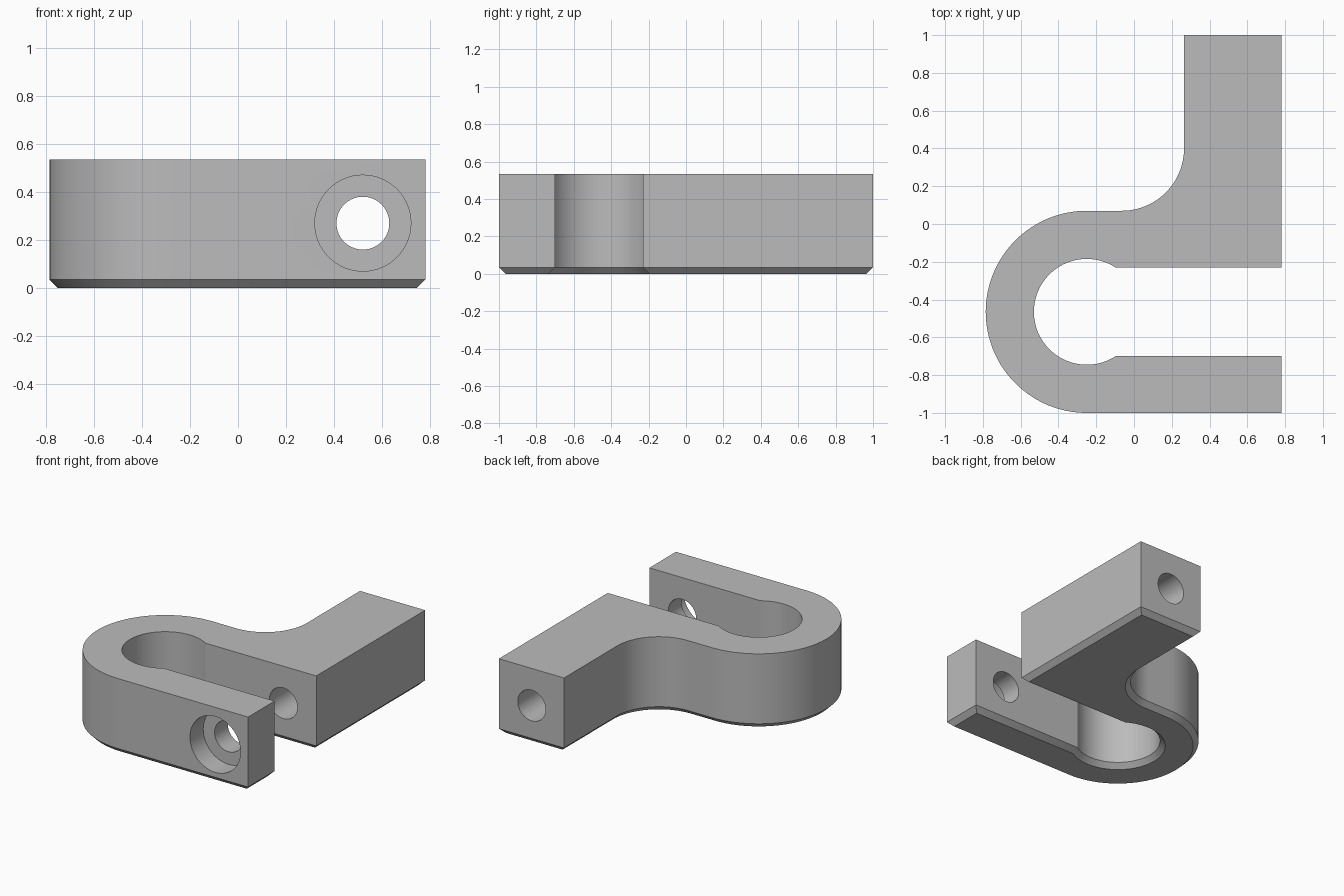
import bpy, bmesh
from math import sin, cos, asin, radians, degrees, pi
from mathutils import Vector

cube = bpy.data.objects.get("Cube")
if cube:
    bpy.data.objects.remove(cube)

HEIGHT, CHAMFER = 0.535, 0.035
EYE = Vector((-0.25, -0.465))      # centre of the rounded end
OUTER, INNER = 0.535, 0.28
SLOT = 0.235                       # half width of the clamp slot
FILLET = 0.33
BORE_X, BORE_Z = 0.52, 0.27

steel = bpy.data.materials.new("grey steel")
steel.use_nodes = True
GREY = (0.5, 0.5, 0.5, 1)
steel.diffuse_color = GREY
steel.node_tree.nodes["Principled BSDF"].inputs["Base Color"].default_value = GREY


def arc(centre, radius, start, end, steps):
    angles = [radians(start + (end - start) * i / steps) for i in range(steps + 1)]
    return [Vector(centre) + radius * Vector((cos(a), sin(a))) for a in angles]


def inset(points, d):
    """Offset a counter-clockwise outline inwards with mitred corners."""
    result = []
    for i, p in enumerate(points):
        a = (p - points[i - 1]).normalized()
        b = (points[(i + 1) % len(points)] - p).normalized()
        na, nb = Vector((-a.y, a.x)), Vector((-b.y, b.x))
        result.append(p + (na + nb) * d / (1 + na.dot(nb)))
    return result


def cutter(name, radius, y0, y1):
    bpy.ops.mesh.primitive_cylinder_add(
        vertices=64, radius=radius, depth=y1 - y0,
        location=(BORE_X, (y0 + y1) / 2, BORE_Z), rotation=(pi / 2, 0, 0))
    ob = bpy.context.object
    ob.name = name
    ob.hide_render = True
    return ob


# Outline: lower jaw, round eye, fillet, shank, slot
mouth = degrees(asin(SLOT / INNER))
top_y = EYE.y + OUTER
outline = [Vector((0.78, EYE.y - SLOT)), Vector((0.78, -1))][::-1]
outline = [Vector((0.78, -1)), Vector((0.78, EYE.y - SLOT))]
outline += arc(EYE, INNER, 360 - mouth, mouth, 64)
outline += [Vector((0.78, EYE.y + SLOT)), Vector((0.78, 1)), Vector((0.265, 1))]
outline += arc((0.265 - FILLET, top_y + FILLET), FILLET, 0, -90, 24)
outline += arc(EYE, OUTER, 90, 270, 64)

# Body: chamfered foot ring, wall ring, top ring
bm = bmesh.new()
rings = []
for pts, z in ((inset(outline, CHAMFER), 0), (outline, CHAMFER), (outline, HEIGHT)):
    rings.append([bm.verts.new((p.x, p.y, z)) for p in pts])
n = len(outline)
for low, high in zip(rings, rings[1:]):
    for i in range(n):
        j = (i + 1) % n
        bm.faces.new((low[i], low[j], high[j], high[i]))
bm.faces.new(rings[0][::-1])
bm.faces.new(rings[-1])
mesh = bpy.data.meshes.new("clamp_body")
bm.to_mesh(mesh)
bm.free()
body = bpy.data.objects.new("clamp_body", mesh)
bpy.context.collection.objects.link(body)
mesh.materials.append(steel)

# Screw bore through both jaws and counterbore in the front jaw
tools = [cutter("bore_cutter", 0.11, -1.2, 1.2),
         cutter("counterbore_cutter", 0.2, -1.2, -0.85)]
bpy.ops.object.select_all(action='DESELECT')
body.select_set(True)
bpy.context.view_layer.objects.active = body
for tool in tools:
    mod = body.modifiers.new(tool.name, 'BOOLEAN')
    mod.operation, mod.solver, mod.object = 'DIFFERENCE', 'EXACT', tool
    bpy.ops.object.modifier_apply(modifier=mod.name)
for tool in tools:
    bpy.data.objects.remove(tool)

bpy.ops.object.shade_smooth_by_angle(angle=radians(30))
